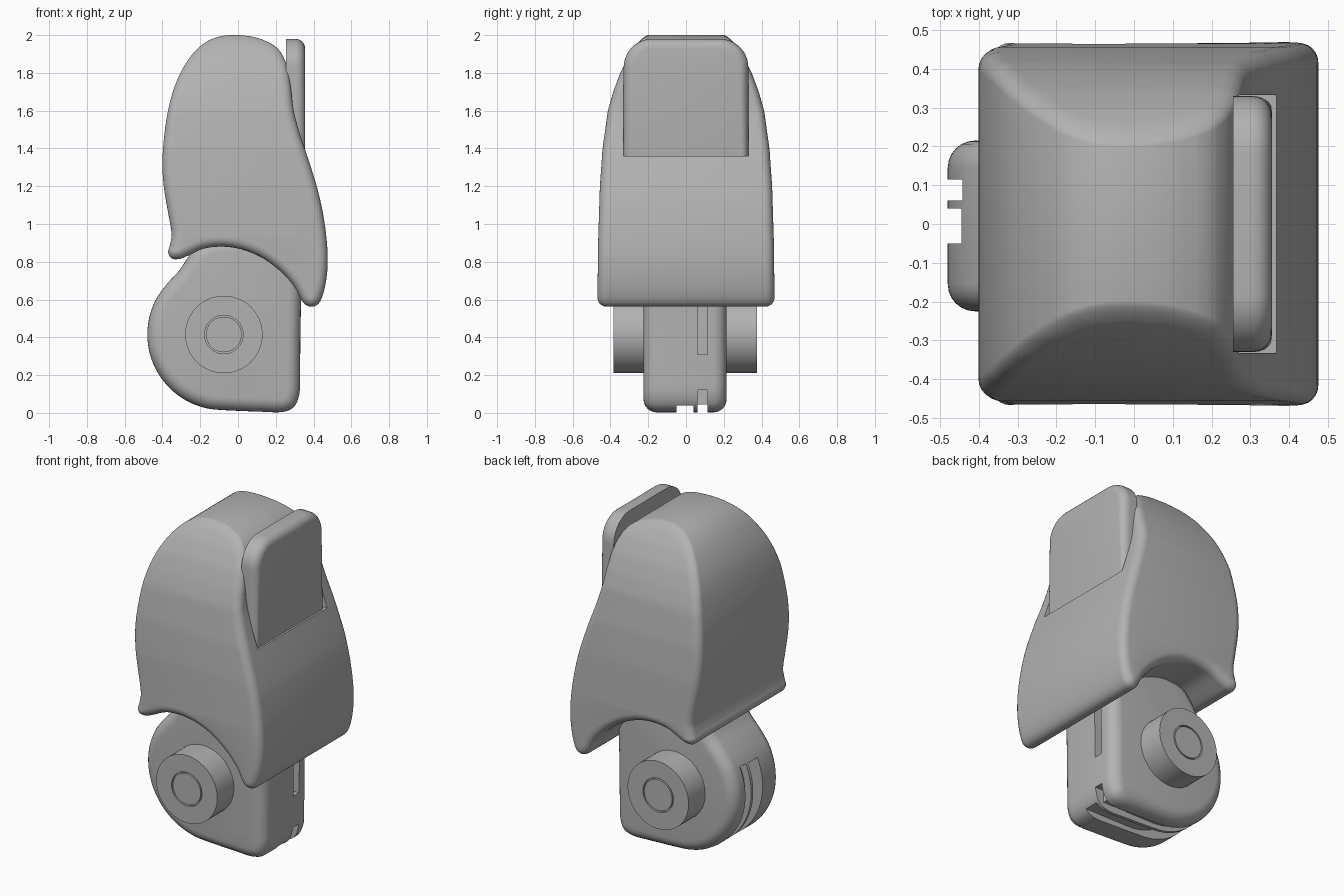
import bpy, bmesh, math
from mathutils import Vector

cube = bpy.data.objects.get("Cube")
if cube:
    bpy.data.objects.remove(cube, do_unlink=True)

grey = bpy.data.materials.new("plain_grey")
grey.use_nodes = True
grey.diffuse_color = (0.45, 0.45, 0.45, 1)
grey.node_tree.nodes["Principled BSDF"].inputs["Base Color"].default_value = (0.45, 0.45, 0.45, 1)


def finish(name, bm):
    bmesh.ops.recalc_face_normals(bm, faces=bm.faces[:])
    mesh = bpy.data.meshes.new(name)
    bm.to_mesh(mesh)
    bm.free()
    mesh.materials.append(grey)
    obj = bpy.data.objects.new(name, mesh)
    bpy.context.collection.objects.link(obj)
    return obj


def activate(obj):
    bpy.ops.object.select_all(action='DESELECT')
    obj.select_set(True)
    bpy.context.view_layer.objects.active = obj


def smooth(obj):
    activate(obj)
    bpy.ops.object.shade_smooth_by_angle(angle=math.radians(32))


def cut(obj, cutter):
    activate(obj)
    mod = obj.modifiers.new("cut", 'BOOLEAN')
    mod.operation = 'DIFFERENCE'
    mod.solver = 'EXACT'
    mod.object = cutter
    bpy.ops.object.modifier_apply(modifier=mod.name)
    bpy.data.objects.remove(cutter, do_unlink=True)


def curve(points, steps=4):
    """Closed smooth curve through the points."""
    p = [Vector(q) for q in points]
    n, out = len(p), []
    for i in range(n):
        a, b, c, d = (p[(i + k) % n] for k in (-1, 0, 1, 2))
        for s in range(steps):
            t = s / steps
            out.append(0.5 * (2 * b + (c - a) * t + (2 * a - 5 * b + 4 * c - d) * t ** 2
                              + (3 * b - a - 3 * c + d) * t ** 3))
    return out


def arc(cx, cz, r, start, end, n=14):
    angles = [math.radians(start + (end - start) * i / n) for i in range(n + 1)]
    return [(cx + r * math.cos(a), cz + r * math.sin(a)) for a in angles]


def slab(name, points, t0, t1, r=0.0, both=True, axis='y', width=None):
    """Extrude a counterclockwise outline with rounded rims."""
    p = [Vector(q) for q in points]
    n = len(p)
    inward = []
    for i in range(n):
        t = (p[(i + 1) % n] - p[i - 1]).normalized()
        inward.append(Vector((-t.y, t.x)))
    rim = [math.pi / 2 * k / 6 for k in range(7)] if r else [math.pi / 2]
    far = [(r * (1 - math.sin(a)), t1 - r * (1 - math.cos(a))) for a in reversed(rim)]
    near = [(r * (1 - math.sin(a)), t0 + r * (1 - math.cos(a))) for a in rim]
    layers = (near if both else [(0, t0)]) + far
    bm = bmesh.new()
    rings = []
    for inset, t in layers:
        ring = []
        for q, m in zip(p, inward):
            u, v = q + m * inset
            ring.append(bm.verts.new((t, u, v) if axis == 'x' else (u, t, v)))
        rings.append(ring)
    for a, b in zip(rings, rings[1:]):
        for i in range(n):
            j = (i + 1) % n
            bm.faces.new((a[i], a[j], b[j], b[i]))
    bm.faces.new(rings[0])
    bm.faces.new(rings[-1])
    if width:
        # level cuts let the flat sides follow the taper
        for k in range(1, 29):
            bmesh.ops.bisect_plane(bm, geom=bm.verts[:] + bm.edges[:] + bm.faces[:], dist=1e-5,
                                   plane_co=(0, 0, 0.55 + 1.45 * (k / 29) ** 0.75),
                                   plane_no=(0, 0, 1))
        for v in bm.verts:
            v.co.y *= width(v.co.z)
    return finish(name, bm)


def box(name, x0, x1, y0, y1, z0, z1):
    return slab(name, [(x0, z0), (x1, z0), (x1, z1), (x0, z1)], y0, y1)


def taper(z):
    """Relative half width of the cover at a height."""
    table = [(0.5, 1), (0.9, 0.99), (1.2, 0.97), (1.4, 0.94), (1.6, 0.88), (1.7, 0.82),
             (1.8, 0.74), (1.9, 0.63), (1.96, 0.54), (2.02, 0.44)]
    for (za, wa), (zb, wb) in zip(table, table[1:]):
        if z <= zb:
            return wa + (wb - wa) * (z - za) / (zb - za)
    return table[-1][1]


# cover: tapered shell with an arched underside
cover_outline = curve([
    (-0.27, 0.83), (-0.18, 0.87), (-0.08, 0.88), (0.02, 0.865), (0.13, 0.82), (0.23, 0.745),
    (0.3, 0.665), (0.345, 0.585), (0.39, 0.562), (0.435, 0.59), (0.465, 0.69), (0.475, 0.82),
    (0.462, 0.98), (0.43, 1.15), (0.38, 1.32), (0.33, 1.47), (0.295, 1.6), (0.28, 1.72),
    (0.262, 1.83), (0.21, 1.93), (0.11, 1.983), (0, 2.0), (-0.1, 1.992), (-0.19, 1.95),
    (-0.27, 1.86), (-0.335, 1.73), (-0.378, 1.56), (-0.4, 1.35), (-0.393, 1.2), (-0.37, 1.06),
    (-0.352, 0.95), (-0.36, 0.89), (-0.37, 0.85), (-0.35, 0.817), (-0.31, 0.815)])
cover = slab("cover", cover_outline, -0.47, 0.47, 0.05, width=taper)
cut(cover, box("tab_recess", 0.27, 0.7, -0.332, 0.332, 1.36, 2.3))
smooth(cover)

# tab: rounded plate standing in the recess
tab_outline = ([(-0.33, 1.3), (0.33, 1.3)] + arc(0.18, 1.83, 0.15, 0, 90, 10)
               + arc(-0.18, 1.83, 0.15, 90, 180, 10))
smooth(slab("tab", tab_outline, 0.255, 0.355, 0.05, both=False, axis='x'))

# arm: rounded lower housing
arm_outline = curve(
    arc(-0.08, 0.415, 0.4, 150, 270, 12)
    + [(0.02, 0.01), (0.13, 0.006), (0.23, 0.004), (0.295, 0.03), (0.325, 0.1), (0.328, 0.2),
       (0.33, 0.35), (0.332, 0.5), (0.335, 0.65), (0.33, 0.78), (0.29, 0.88), (0.2, 0.92),
       (0.05, 0.925), (-0.1, 0.92), (-0.2, 0.89), (-0.26, 0.83), (-0.31, 0.755), (-0.37, 0.69)], 3)
arm = slab("arm", arm_outline, -0.225, 0.215, 0.07)


def groove(name, cx, cz, r, y0, y1):
    return slab(name, arc(cx, cz, r, 150, 270, 20)[::-1]
                + [(-0.7, cz + r / 2), (-0.7, -0.2), (0.6, -0.2), (0.6, cz - r)], y0, y1)


# grooves and slots in the arm
cut(arm, groove("wide_groove", 0, 0.4, 0.36, -0.05, 0.04))
cut(arm, groove("narrow_groove", -0.08, 0.405, 0.36, 0.06, 0.115))
cut(arm, box("front_slot", 0.28, 0.6, 0.06, 0.115, 0.31, 0.75))
cut(arm, box("corner_notch", 0.27, 0.6, 0.06, 0.115, -0.1, 0.12))
smooth(arm)

# axle: disc on each side with a ring groove around the pin
half = [(0, 0.38), (0.094, 0.38), (0.094, 0.365), (0.102, 0.365), (0.102, 0.38), (0.205, 0.38)]
section = half + [(r, -y) for r, y in reversed(half)]
bm = bmesh.new()
verts = [bm.verts.new((r - 0.075, y - 0.005, 0.415)) for r, y in section]
edges = [bm.edges.new(pair) for pair in zip(verts, verts[1:])]
bmesh.ops.spin(bm, geom=verts + edges, cent=(-0.075, 0, 0.415), axis=(0, 1, 0),
               angle=math.tau, steps=64)
bmesh.ops.remove_doubles(bm, verts=bm.verts[:], dist=1e-4)
smooth(finish("axle", bm))
